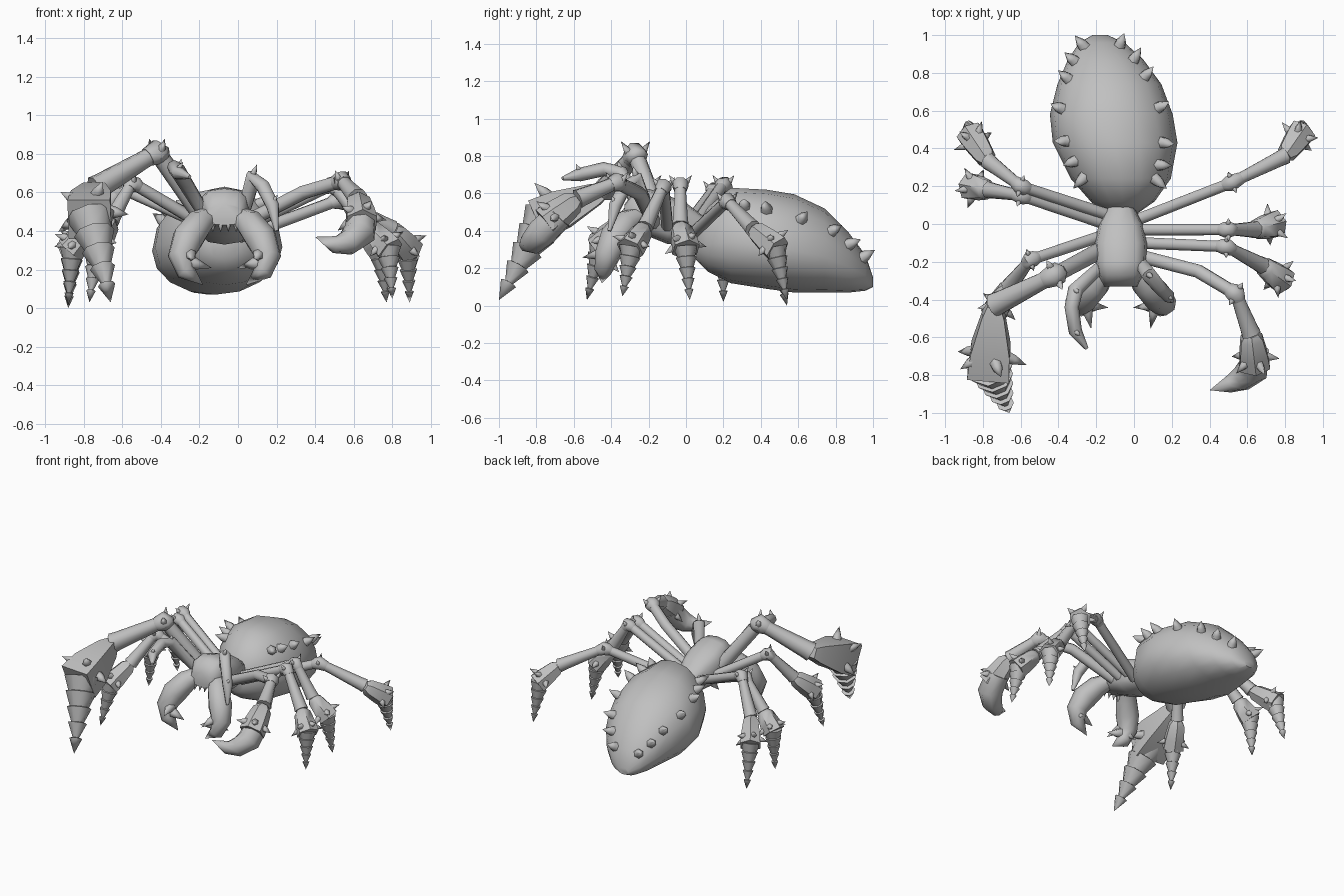
import bpy, bmesh, math
from mathutils import Vector, Matrix

cube = bpy.data.objects.get("Cube")
if cube:
    bpy.data.objects.remove(cube, do_unlink=True)

GREY = (0.53, 0.53, 0.53, 1)
shell = bpy.data.materials.new("shell_grey")
shell.use_nodes = True
shell.diffuse_color = GREY
shell.node_tree.nodes["Principled BSDF"].inputs["Base Color"].default_value = GREY


def skin(name, rings, angle):
    """Join equal rings of points into one closed mesh."""
    bm = bmesh.new()
    loops = [[bm.verts.new(p) for p in ring] for ring in rings]
    n = len(loops[0])
    for a, b in zip(loops, loops[1:]):
        for i in range(n):
            j = (i + 1) % n
            bm.faces.new((a[i], a[j], b[j], b[i]))
    bm.faces.new(loops[0][::-1])
    bm.faces.new(loops[-1])
    bmesh.ops.remove_doubles(bm, verts=bm.verts, dist=0.0002)
    bmesh.ops.recalc_face_normals(bm, faces=bm.faces)
    mesh = bpy.data.meshes.new(name)
    bm.to_mesh(mesh)
    bm.free()
    mesh.materials.append(shell)
    obj = bpy.data.objects.new(name, mesh)
    bpy.context.collection.objects.link(obj)
    bpy.ops.object.select_all(action='DESELECT')
    obj.select_set(True)
    bpy.context.view_layer.objects.active = obj
    bpy.ops.object.shade_smooth_by_angle(angle=math.radians(angle))
    return obj


def tube(name, path, radii, sides=8, angle=62):
    """Sweep a polygon along a path without twisting."""
    pts = [Vector(p) for p in path]
    last = len(pts) - 1
    rings, rot, old = [], None, None
    for i, p in enumerate(pts):
        d = (pts[min(i + 1, last)] - pts[max(i - 1, 0)]).normalized()
        rot = d.to_track_quat('Z', 'Y') if rot is None else old.rotation_difference(d) @ rot
        old = d
        ring = []
        for k in range(sides):
            a = math.tau * (k + 0.5) / sides
            ring.append(p + rot @ Vector((math.cos(a), math.sin(a), 0)) * max(radii[i], 0.0001))
        rings.append(ring)
    return skin(name, rings, angle)


def thorn(name, base, direction, length=0.06, radius=0.025):
    base, d = Vector(base), Vector(direction).normalized()
    tube(name, [base - d * 0.015, base + d * length * 0.3, base + d * length],
         [radius, radius * 0.8, 0], 6)


def body(name, sections, sides, middle, power):
    """Loft upright sections given as y, centre x, half width, low z, high z."""
    def bulge(v):
        return math.copysign(abs(v) ** power, v)
    rings = []
    for y, cx, hw, lo, hi in sections:
        mid = lo + (hi - lo) * middle
        ring = []
        for k in range(sides):
            a = math.tau * k / sides
            s = bulge(math.sin(a))
            ring.append((cx + hw * bulge(math.cos(a)), y, mid + s * (hi - mid if s > 0 else mid - lo)))
        rings.append(ring)
    return skin(name, rings, 50)


# Abdomen with its rows of thorns
abdomen = body("abdomen", [
    (0.05, -0.07, 0.08, 0.25, 0.42), (0.12, -0.06, 0.17, 0.18, 0.53),
    (0.24, -0.07, 0.265, 0.12, 0.63), (0.43, -0.10, 0.33, 0.09, 0.62),
    (0.58, -0.12, 0.325, 0.07, 0.595), (0.74, -0.13, 0.275, 0.07, 0.52),
    (0.87, -0.15, 0.20, 0.07, 0.39), (0.96, -0.17, 0.12, 0.08, 0.27),
    (1.0, -0.18, 0.04, 0.10, 0.15)], 16, 0.43, 0.97)
THORNS = [(0.22, 0.22, 0.55), (0.31, 0.28, 0.56), (0.44, 0.30, 0.54), (0.63, 0.29, 0.48),
          (0.8, 0.23, 0.41), (0.88, 0.17, 0.33), (0.95, 0.1, 0.26)]
for y, off, z in THORNS:
    for side in (-1, 1):
        ok, spot, normal, _ = abdomen.closest_point_on_mesh((-0.06 - 0.12 * y + side * off, y, z))
        thorn("abdomen_thorn", spot, normal, 0.08, 0.036)

# Thorax and head
AXIS = -0.07
body("thorax", [
    (0.09, AXIS, 0.07, 0.34, 0.48), (0.0, AXIS, 0.115, 0.33, 0.55),
    (-0.1, AXIS, 0.14, 0.33, 0.59), (-0.2, AXIS, 0.135, 0.37, 0.625),
    (-0.27, AXIS, 0.12, 0.41, 0.62), (-0.33, AXIS, 0.09, 0.43, 0.54)], 12, 0.5, 0.75)
for i in range(4):
    thorn("tooth", (AXIS - 0.06 + 0.04 * i, -0.31, 0.45), (0, -0.3, -1), 0.06, 0.018)

# Fangs with inner prongs, one on each side
for side, label in ((-1, "right"), (1, "left")):
    def at(x, y, z):
        return (AXIS + side * x, y, z)
    tube(label + "_fang", [at(0.07, -0.24, 0.48), at(0.13, -0.32, 0.44), at(0.19, -0.38, 0.36),
                           at(0.225, -0.42, 0.27), at(0.2, -0.44, 0.19), at(0.11, -0.45, 0.12)],
         [0.05, 0.075, 0.085, 0.07, 0.05, 0])
    thorn(label + "_fang_prong", at(0.19, -0.43, 0.24), (-side, -0.1, -0.25), 0.13, 0.04)
    thorn(label + "_fang_spur", at(0.18, -0.44, 0.28), (-side * 0.2, -1, -0.2), 0.12, 0.035)
    thorn(label + "_fang_barb", at(0.2, -0.41, 0.24), (side * 0.4, 0.5, -0.6), 0.09, 0.03)


def spike(name, start, end, radius, steps=5):
    """Stacked cones that shrink to a point."""
    a, b = Vector(start), Vector(end)
    path, radii = [], []
    for i in range(steps):
        t, u = i / steps, (i + 1) / steps
        path += [a.lerp(b, t), a.lerp(b, u - 0.01)]
        radii += [radius * (1 - t * 0.8), radius * (1 - u) * 0.88]
    path[-1] = b
    tube(name, path, radii, 8, 48)


def leg(name, upper, ankle, cuff, tip=None, size=1.0, sides=6):
    """Thigh path ending at the knee, shin, flared cuff, spike foot."""
    upper = [Vector(p) for p in upper]
    knee, ankle, cuff = upper[-1], Vector(ankle), Vector(cuff)
    r = 0.035 * size
    tube(name + "_thigh", upper, [r * 0.95] * (len(upper) - 1) + [r * 0.9])
    along = (knee - upper[-2]).normalized()
    tube(name + "_knee", [knee - along * 0.05, knee - along * 0.02, knee, knee + (ankle - knee) * 0.15],
         [r * 0.9, r * 1.25, r * 1.3, r])
    tube(name + "_shin", [knee, knee.lerp(ankle, 0.25), knee.lerp(ankle, 0.9), ankle],
         [r * 0.9, r * 0.95, r * 1.25, r * 1.35])
    flare = r * (3.1 if sides == 4 else 2.25)
    tube(name + "_cuff", [ankle, ankle.lerp(cuff, 0.15), ankle.lerp(cuff, 0.65), cuff],
         [r, r * 1.65, flare * 0.93, flare], sides, 48)
    # Thorns on the knee and around the cuff
    axis = (cuff - ankle).normalized()
    sideways = along.cross(Vector((0, 0, 1))).normalized()
    for s in (-1, 1):
        thorn(name + "_knee_thorn", knee + sideways * s * r * 0.7, sideways * s + Vector((0, 0, 1.3)),
              0.06 * size, 0.018 * size)
    out = Vector((0, 0, 1)) - axis * axis.z
    for degrees in (-90, -20, 50, 120):
        d = Matrix.Rotation(math.radians(degrees), 3, axis) @ out.normalized()
        thorn(name + "_cuff_thorn", ankle.lerp(cuff, 0.75) + d * flare * 0.65, d + axis * 0.35,
              0.07 * size, 0.025 * size)
    if tip:
        spike(name + "_foot", ankle.lerp(cuff, 0.88), tip, r * (2.5 if sides == 4 else 1.95))


# Right legs, front to back
leg("right_front_leg", [(-0.16, -0.13, 0.44), (-0.42, -0.27, 0.81)],
    (-0.74, -0.43, 0.62), (-0.77, -0.79, 0.46), (-0.66, -1.0, 0.03), 1.45, 4)
leg("right_second_leg", [(-0.16, -0.06, 0.42), (-0.55, -0.19, 0.65)],
    (-0.66, -0.33, 0.45), (-0.74, -0.47, 0.32), (-0.77, -0.53, 0.03))
leg("right_third_leg", [(-0.15, 0.0, 0.42), (-0.6, 0.15, 0.62)],
    (-0.77, 0.18, 0.42), (-0.87, 0.2, 0.3), (-0.88, 0.2, 0.02))
leg("right_back_leg", [(-0.14, 0.05, 0.43), (-0.6, 0.2, 0.65)],
    (-0.77, 0.33, 0.43), (-0.87, 0.48, 0.3), (-0.88, 0.54, 0.0))

# Left legs, front to back
leg("left_front_leg", [(0.03, -0.17, 0.44), (0.34, -0.25, 0.6), (0.54, -0.37, 0.66)],
    (0.62, -0.58, 0.57), (0.64, -0.75, 0.44), None, 1.15)
tube("left_front_claw", [(0.64, -0.68, 0.48), (0.63, -0.77, 0.39), (0.57, -0.82, 0.34),
                         (0.5, -0.85, 0.33), (0.4, -0.88, 0.37)], [0.08, 0.085, 0.068, 0.045, 0])
leg("left_second_leg", [(0.03, -0.1, 0.42), (0.49, -0.12, 0.64)],
    (0.68, -0.22, 0.42), (0.79, -0.3, 0.3), (0.8, -0.34, 0.05))
leg("left_third_leg", [(0.02, -0.03, 0.42), (0.5, -0.03, 0.65)],
    (0.64, -0.03, 0.43), (0.75, 0.0, 0.3), (0.77, 0.02, 0.03))
leg("left_back_leg", [(0.01, 0.02, 0.37), (0.52, 0.22, 0.56)],
    (0.8, 0.36, 0.41), (0.89, 0.49, 0.3), (0.89, 0.54, 0.03))

# Feelers beside the head
FEELERS = {
    "right_feeler": [(-0.17, -0.22, 0.48), (-0.31, -0.35, 0.71), (-0.33, -0.44, 0.73),
                     (-0.31, -0.57, 0.7), (-0.25, -0.66, 0.68)],
    "left_feeler": [(0.03, -0.2, 0.5), (0.08, -0.27, 0.68), (0.13, -0.33, 0.63),
                    (0.18, -0.38, 0.53), (0.2, -0.41, 0.4)]}
for name, path in FEELERS.items():
    tube(name, path, [0.034, 0.042, 0.038, 0.036, 0.01])
    for i, lift in ((1, 1), (3, 0.6)):
        thorn(name + "_thorn", Vector(path[i]) + Vector((0, 0, 0.02)), (0.4, -0.3, lift), 0.05, 0.018)
